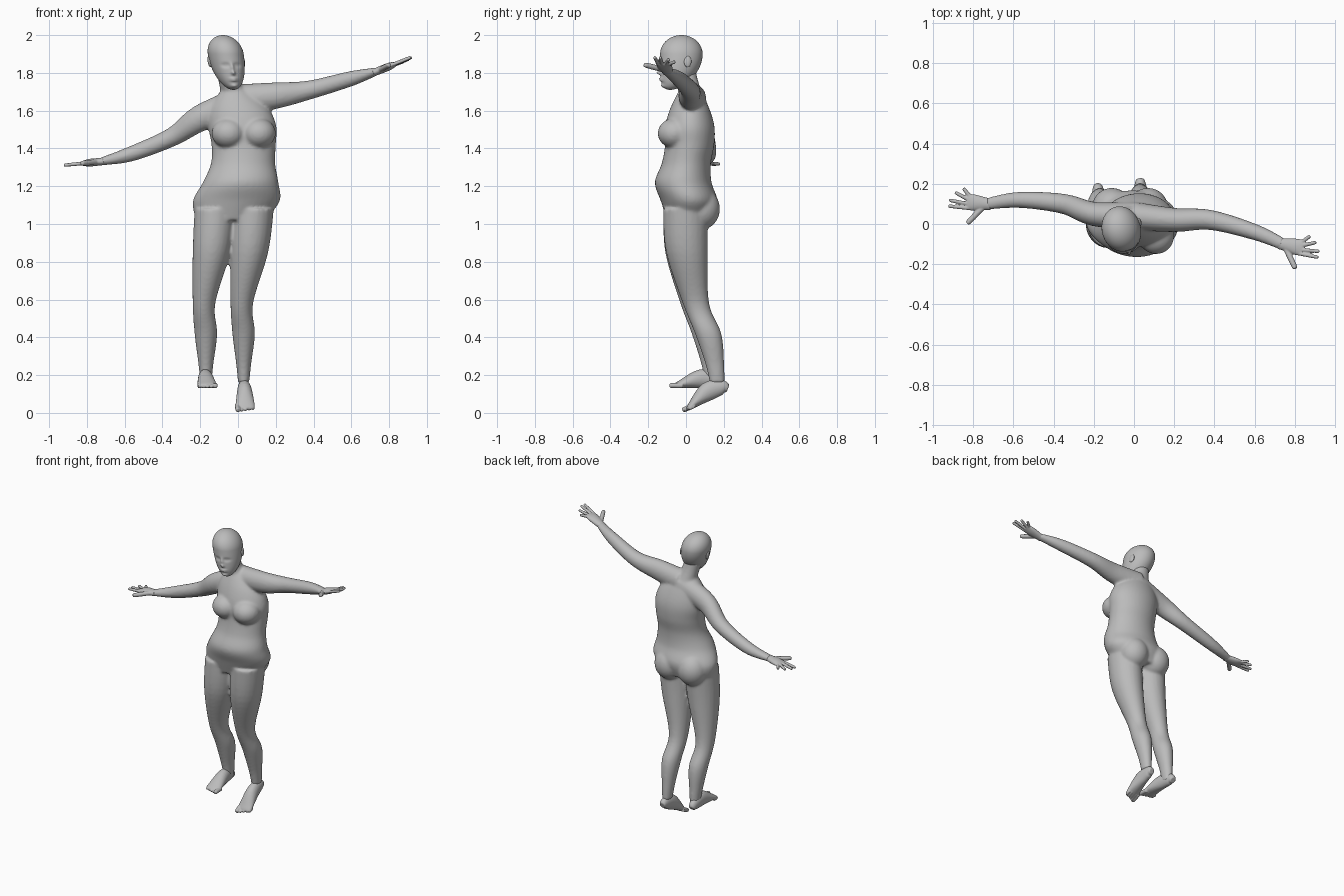
import bpy, bmesh, math
from mathutils import Vector, Matrix

cube = bpy.data.objects.get("Cube")
if cube:
    bpy.data.objects.remove(cube)

skin = bpy.data.materials.new("plain_grey")
skin.use_nodes = True
grey = (.5, .5, .5, 1)
skin.diffuse_color = grey
skin.node_tree.nodes["Principled BSDF"].inputs["Base Color"].default_value = grey

UP = Vector((0, 0, 1))


def smooth_rows(rows, steps):
    """Curve through (x, y, z, half width, half depth) rows."""
    points = [Vector(row) for row in rows]
    last = len(points) - 1
    slopes = [(points[min(i + 1, last)] - points[max(i - 1, 0)]) / 2 for i in range(last + 1)]
    curve = []
    for i in range(last):
        start, end = points[i], points[i + 1]
        for step in range(steps):
            t = step / steps
            ease = t * t * (3 - 2 * t)
            curve.append(start.lerp(end, ease)
                         + slopes[i] * (t * (1 - t) ** 2) - slopes[i + 1] * (t * t * (1 - t)))
    return curve + [points[last]]


def loft(bm, rows, upright=False, sides=24, steps=6):
    """Closed tube of elliptical rings; upright rings stay horizontal."""
    curve = smooth_rows(rows, steps)
    last = len(curve) - 1
    rings = []
    for i, point in enumerate(curve):
        across, over = Vector((1, 0, 0)), Vector((0, 1, 0))
        if not upright:
            tangent = (curve[min(i + 1, last)] - curve[max(i - 1, 0)]).to_3d().normalized()
            across = UP.cross(tangent).normalized()
            over = tangent.cross(across)
        ring = []
        for k in range(sides):
            angle = math.tau * k / sides
            offset = across * point[3] * math.cos(angle) + over * point[4] * math.sin(angle)
            ring.append(bm.verts.new(point.to_3d() + offset))
        rings.append(ring)
    for lower, upper in zip(rings, rings[1:]):
        for k in range(sides):
            n = (k + 1) % sides
            bm.faces.new((lower[k], lower[n], upper[n], upper[k]))
    bm.faces.new(reversed(rings[0]))
    bm.faces.new(rings[last])


def blob(bm, centre, radii):
    matrix = Matrix.LocRotScale(Vector(centre), None, Vector(radii))
    bmesh.ops.create_uvsphere(bm, u_segments=24, v_segments=16, radius=1, matrix=matrix)


def digit(bm, start, end, radius):
    """Finger or toe: a tube with a rounded tip."""
    near_tip = start.lerp(end, .9)
    loft(bm, [(*start, radius, radius), (*near_tip, radius * .9, radius * .9),
              (*end, radius * .4, radius * .4)], sides=12)


def finish(bm, name, voxel=0, rounds=0):
    """Turn the pieces into one object, fused into a continuous skin."""
    bmesh.ops.recalc_face_normals(bm, faces=bm.faces)
    for face in bm.faces:
        face.smooth = True
    mesh = bpy.data.meshes.new(name)
    bm.to_mesh(mesh)
    bm.free()
    mesh.materials.append(skin)
    ob = bpy.data.objects.new(name, mesh)
    bpy.context.collection.objects.link(ob)
    if voxel:
        fuse = ob.modifiers.new("fuse", 'REMESH')
        fuse.mode = 'VOXEL'
        fuse.voxel_size = voxel
        fuse.use_smooth_shade = True
        relax = ob.modifiers.new("relax", 'SMOOTH')
        relax.factor = .5
        relax.iterations = rounds


# Torso: evenly spaced rings that sway sideways and bulge at the belly
body = bmesh.new()
half_widths = (.18, .23, .2, .17, .17, .18, .15, .06)
half_depths = (.12, .15, .15, .13, .13, .13, .1, .05)
torso = []
for i, (width, depth) in enumerate(zip(half_widths, half_depths)):
    z = 1.02 + i * .1
    sway = .03 - (z - 1.4) ** 2 / 2
    belly = .04 * math.exp(-((z - 1.25) / .08) ** 2)
    torso.append((sway, .02 - belly, z, width, depth))
loft(body, torso, upright=True, sides=40)

# Neck, breasts and buttocks
loft(body, [(0, .05, 1.62, .08, .07), (-.04, .01, 1.74, .06, .06), (-.06, -.01, 1.82, .06, .06)],
     upright=True)
for side in (-1, 1):
    blob(body, (.03 + side * .08, -.06, 1.48), (.09, .09, .08))
    blob(body, (-.02 + side * .09, .08, 1.08), (.1, .1, .11))

# Arms: chest to wrist, left raised and right lowered
arm_girth = ((.07, .08), (.06, .07), (.05, .05), (.04, .04), (.03, .02))
left_wrist, right_wrist = (.74, -.1, 1.81), (-.73, .1, 1.33)
left_arm = ((0, .04, 1.66), (.2, .02, 1.68), (.38, .02, 1.71), (.6, -.04, 1.77), left_wrist)
right_arm = ((0, .04, 1.64), (-.2, .05, 1.56), (-.35, .1, 1.46), (-.57, .12, 1.37), right_wrist)
for arm in (left_arm, right_arm):
    loft(body, [(*joint, *girth) for joint, girth in zip(arm, arm_girth)])

# Legs: one shape placed twice, the left one swung further back
leg = ((.08, 0, 1.08, .11, .12), (.06, 0, .85, .1, .11), (.02, .04, .58, .06, .07),
       (.03, .1, .42, .06, .07), (.03, .13, .26, .04, .05), (.03, .14, .16, .03, .04))
for shift, swing in ((-.2, 0), (0, .03)):
    loft(body, [(x + shift, y + swing * (1 - z), z, width, depth) for x, y, z, width, depth in leg],
         upright=True)
finish(body, "body", .009, 6)


# Hands: flat palm, four fanned fingers from the little one, and a thumb
def hand(name, wrist, knuckle):
    bm = bmesh.new()
    wrist, knuckle = Vector(wrist), Vector(knuckle)
    along = knuckle - wrist
    forward = along.normalized()
    outer = UP.cross(forward).normalized()
    if outer.y < 0:
        outer.negate()

    def fan(angle):
        return forward * math.cos(angle) + outer * math.sin(angle)

    loft(bm, [(*(wrist - along * .2), .03, .02), (*wrist, .03, .02),
              (*(wrist + along * .6), .04, .02), (*knuckle, .04, .01)])
    lengths, angles = (.05, .08, .1, .1), (.8, .4, .1, 0)
    for i, (length, angle) in enumerate(zip(lengths, angles)):
        base = knuckle + outer * (.03 - .02 * i) - along * .1
        digit(bm, base, base + fan(angle) * length, .01)
    base = wrist + along * .2 - outer * .02
    digit(bm, base, base + fan(-.9) * .11, .015)
    finish(bm, name, .004, 3)


hand("left_hand", left_wrist, (.84, -.12, 1.85))
hand("right_hand", right_wrist, (-.83, .11, 1.32))


# Feet: heel, arch and ball along the sole, then five toes
def foot(name, heel, toe, inner):
    bm = bmesh.new()
    heel, toe = Vector(heel), Vector(toe)
    sole = toe - heel
    across = UP.cross(sole).normalized()
    up = sole.cross(across).normalized()
    profile = ((0, .02, .02), (.1, .03, .04), (.4, .04, .05), (.8, .05, .02), (.9, .04, .01))
    loft(bm, [(*(heel + sole * part + up * tall), wide, tall) for part, wide, tall in profile])
    for i in range(5):
        radius = .01 if i else .015
        offset = across * inner * (.04 - .02 * i) + up * radius
        digit(bm, heel + sole * .75 + offset, heel + sole * (1 - .03 * i) + offset, radius)
    finish(bm, name, .004, 3)


foot("right_foot", (-.18, .19, .13), (-.16, -.09, .13), 1)
foot("left_foot", (.03, .23, .11), (.04, -.01, 0), -1)

# Head: an egg whose jaw narrows and slides forward
head = bmesh.new()
bmesh.ops.create_uvsphere(head, u_segments=96, v_segments=80, radius=1)
# Face relief, mirrored: sideways, height, forward, width, tallness
relief = {
    "nose_tip": (0, 1.8, .02, .01, .01),
    "nose_bridge": (0, 1.83, .01, .01, .02),
    "upper_lip": (0, 1.77, .01, .02, .005),
    "lower_lip": (0, 1.76, .01, .02, .005),
    "chin": (0, 1.73, .01, .02, .01),
    "eye_socket": (.03, 1.84, -.01, .02, .01),
    "eyelid": (.03, 1.84, .005, .01, .005),
}
for vert in head.verts:
    jaw = max(0, -vert.co.z)
    height = 1.9 - .19 * jaw + .1 * max(0, vert.co.z)
    x, y = vert.co.x * .094, vert.co.y * .113
    if y < 0:
        y -= sum(push * math.exp(-((abs(x) - place) / wide) ** 2 - ((height - level) / tall) ** 2)
                 for place, level, push, wide, tall in relief.values())
    vert.co = (x, y - .025 - .06 * jaw ** 2, height)
for side in (-1, 1):
    blob(head, (side * .09, -.01, 1.86), (.01, .02, .03))
# Turn to the left and lean to the right
turn = Matrix.Rotation(math.radians(12), 3, 'Z')
for vert in head.verts:
    vert.co = turn @ vert.co
    vert.co.x -= .04 + .15 * (vert.co.z - 1.7)
finish(head, "head")
